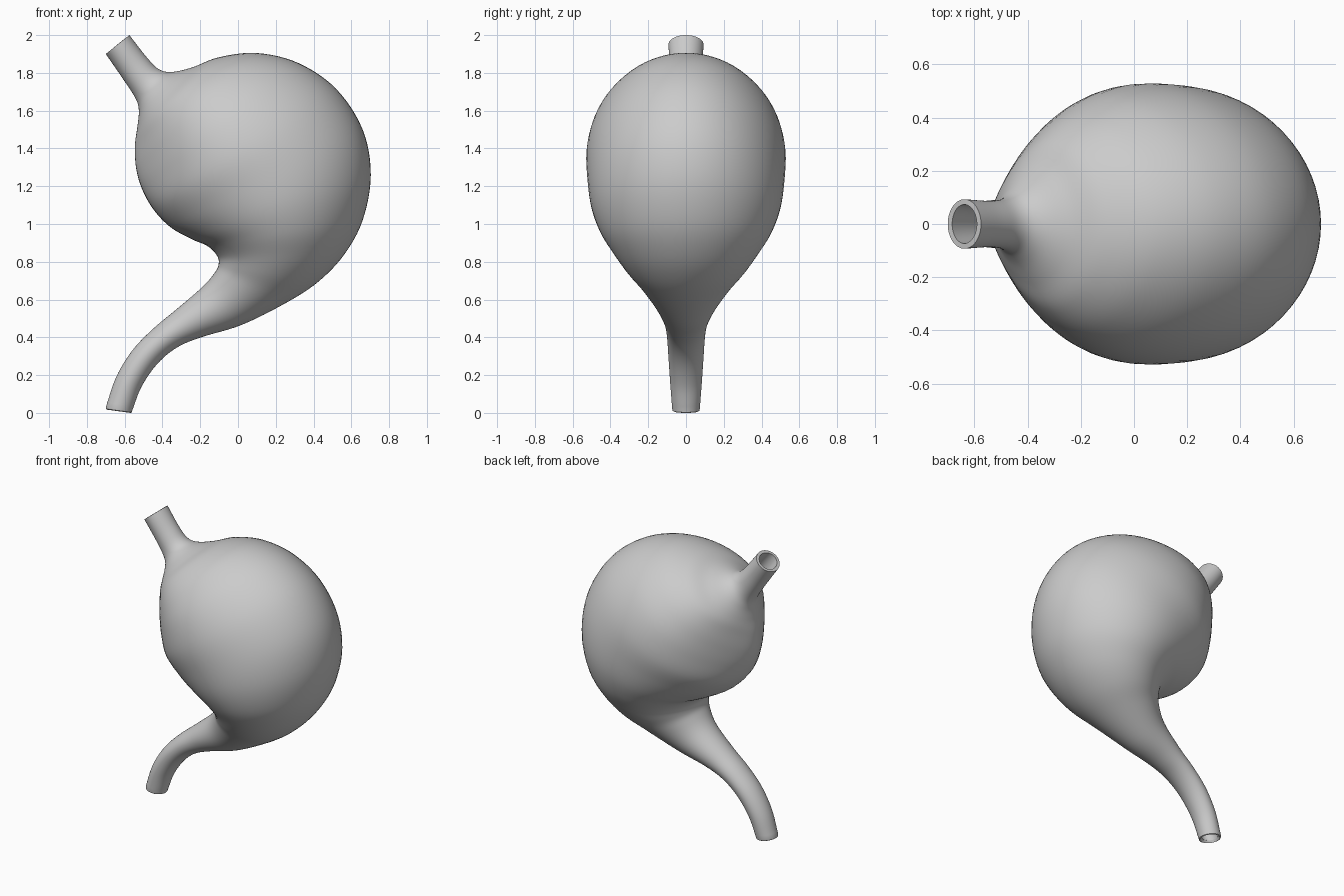
import bpy, bmesh, math
from mathutils import Vector

if "Cube" in bpy.data.objects:
    bpy.data.objects.remove(bpy.data.objects["Cube"])

# Cross-sections along the organ: left edge (x, z), right edge (x, z), half depth
SECTIONS = [
    # upper tube
    (-.70, 1.90, -.575, 2.00, .093), (-.60, 1.755, -.485, 1.885, .087),
    (-.54, 1.66, -.42, 1.82, .098), (-.525, 1.60, -.35, 1.805, .14),
    # bulging body
    (-.532, 1.52, -.24, 1.83, .225), (-.545, 1.42, -.10, 1.883, .345),
    (-.54, 1.30, .10, 1.905, .465), (-.51, 1.19, .32, 1.852, .55),
    (-.45, 1.08, .52, 1.715, .572), (-.36, .985, .66, 1.50, .555),
    (-.25, .922, .703, 1.26, .53), (-.16, .882, .66, 1.02, .47),
    (-.11, .83, .56, .835, .387), (-.103, .785, .42, .69, .305),
    # lower tube
    (-.125, .74, .25, .58, .23), (-.19, .665, .02, .466, .155),
    (-.33, .545, -.19, .402, .113), (-.45, .445, -.32, .348, .10),
    (-.56, .33, -.425, .262, .093), (-.645, .19, -.51, .14, .084),
    (-.70, .03, -.56, .012, .073),
]
# Narrowing of the depth towards the (left, right) edge, for body sections only
PINCH = {4: (.2, .0), 5: (.5, .08), 6: (.5, .16), 7: (.38, .18), 8: (.18, .14),
         9: (.15, .1), 10: (.12, .1), 11: (.08, .08), 12: (.05, .05)}
STEPS, SIDES = 6, 64


def smooth_sections(rows, steps):
    """Catmull-Rom interpolation of the section table."""
    p = [Vector(r) for r in rows]
    p = [2 * p[0] - p[1]] + p + [2 * p[-1] - p[-2]]
    out = []
    for i in range(1, len(p) - 2):
        a, b, c, d = p[i - 1:i + 3]
        for k in range(steps):
            t = k / steps
            out.append(.5 * (2 * b + (c - a) * t + (2 * a - 5 * b + 4 * c - d) * t * t
                             + (3 * b - a - 3 * c + d) * t ** 3))
    return out + [p[-2]]


# Loft egg-shaped rings through the sections, open at both ends
rows = smooth_sections([s + PINCH.get(i, (0, 0)) for i, s in enumerate(SECTIONS)], STEPS)
# rounded lip at the lower opening
rows += [(-.699, .021, -.562, .003, .071, 0, 0), (-.693, .017, -.568, .0, .065, 0, 0)]
bm = bmesh.new()
rings = []
for x0, z0, x1, z1, depth, left, right in rows:
    ring = []
    for k in range(SIDES):
        a = 2 * math.pi * k / SIDES
        u = (1 - math.cos(a)) / 2
        y = depth * math.sin(a) * (1 - left * (1 - u) ** 4 - right * u)
        ring.append(bm.verts.new((x0 + (x1 - x0) * u, y, z0 + (z1 - z0) * u)))
    rings.append(ring)
for r, s in zip(rings, rings[1:]):
    for k in range(SIDES):
        j = (k + 1) % SIDES
        bm.faces.new((r[k], r[j], s[j], s[k]))
bmesh.ops.recalc_face_normals(bm, faces=bm.faces)
# make sure normals point outward at the rightmost face
far = max(bm.faces, key=lambda f: f.calc_center_median().x)
if far.normal.x < 0:
    bmesh.ops.reverse_faces(bm, faces=bm.faces)

mesh = bpy.data.meshes.new("stomach")
bm.to_mesh(mesh)
bm.free()
stomach = bpy.data.objects.new("stomach", mesh)
bpy.context.collection.objects.link(stomach)

# Hollow wall with flat rims at the tube openings
wall = stomach.modifiers.new("wall", 'SOLIDIFY')
wall.thickness = .02
wall.offset = -1

bpy.context.view_layer.objects.active = stomach
stomach.select_set(True)
bpy.ops.object.modifier_apply(modifier="wall")
bpy.ops.object.shade_smooth_by_angle(angle=math.radians(40))
